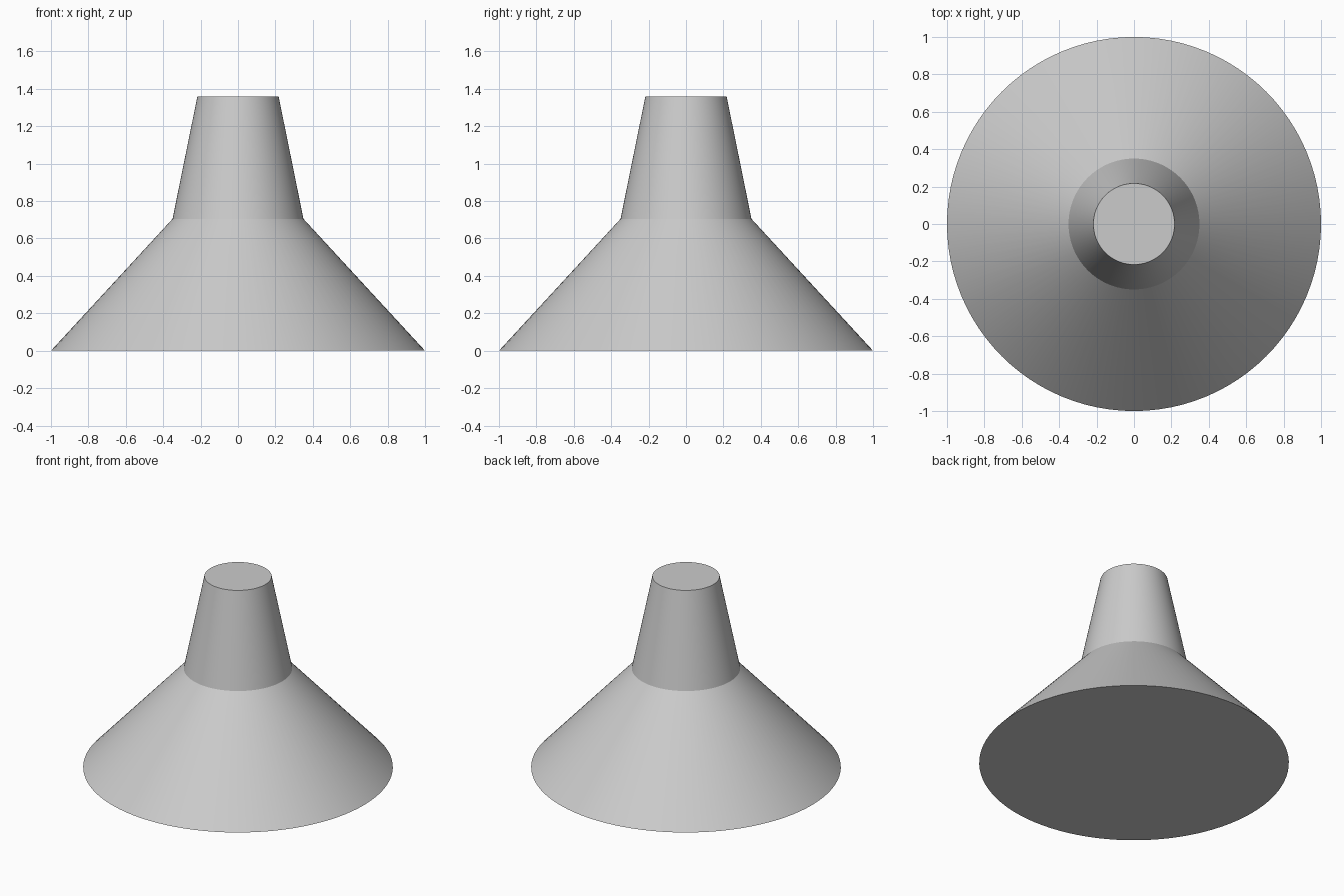
import bpy, bmesh, math

# Remove the default object
cube = bpy.data.objects.get("Cube")
if cube:
    bpy.data.objects.remove(cube, do_unlink=True)

SEGMENTS = 96
PROFILE = [(1.0, 0.0), (0.35, 0.705), (0.217, 1.36)]  # radius, height

# Plain grey material
grey = bpy.data.materials.new("plain_grey")
grey.use_nodes = True
colour = (0.6, 0.6, 0.6, 1.0)
grey.diffuse_color = colour
grey.node_tree.nodes["Principled BSDF"].inputs["Base Color"].default_value = colour

# Flared base and tapered neck, turned from one closed profile
bm = bmesh.new()
rings = []
for radius, height in PROFILE:
    ring = []
    for i in range(SEGMENTS):
        a = math.tau * i / SEGMENTS
        ring.append(bm.verts.new((radius * math.cos(a), radius * math.sin(a), height)))
    rings.append(ring)
for low, high in zip(rings, rings[1:]):
    for i in range(SEGMENTS):
        j = (i + 1) % SEGMENTS
        bm.faces.new((low[i], low[j], high[j], high[i]))

# Flat bottom and top caps
bm.faces.new(list(reversed(rings[0])))
bm.faces.new(rings[-1])

mesh = bpy.data.meshes.new("flared_cone")
bm.to_mesh(mesh)
bm.free()
mesh.materials.append(grey)
cone = bpy.data.objects.new("flared_cone", mesh)
bpy.context.collection.objects.link(cone)

# Smooth walls, crisp shoulder and rims
bpy.ops.object.select_all(action="DESELECT")
cone.select_set(True)
bpy.context.view_layer.objects.active = cone
bpy.ops.object.shade_smooth_by_angle(angle=math.radians(20))
